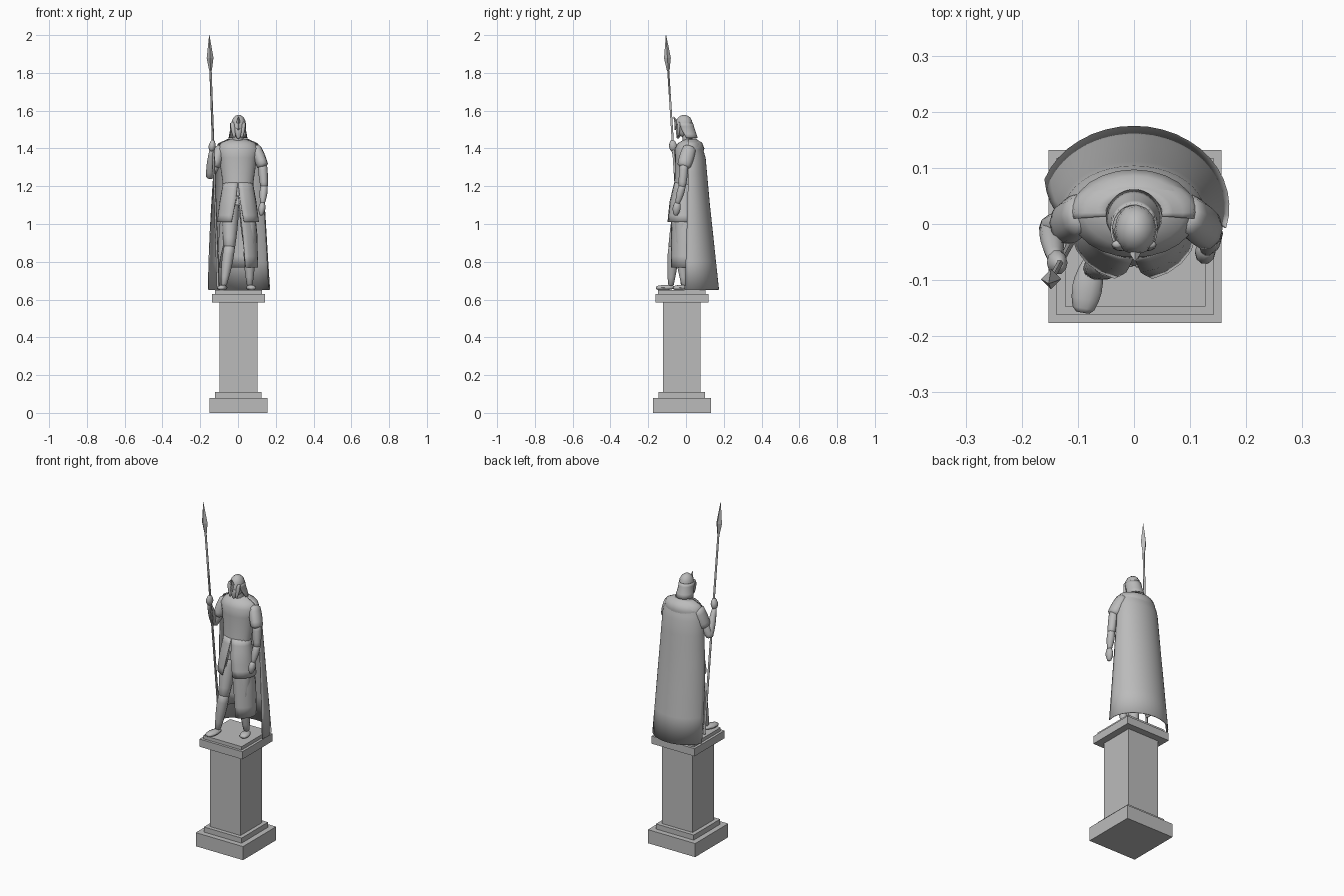
import bpy, bmesh, math
from mathutils import Vector

cube = bpy.data.objects.get("Cube")
if cube:
    bpy.data.objects.remove(cube, do_unlink=True)

stone = bpy.data.materials.new("grey stone")
stone.use_nodes = True
grey = (.5, .5, .5, 1)
stone.diffuse_color = grey
stone.node_tree.nodes["Principled BSDF"].inputs["Base Color"].default_value = grey


def finish(name, bm, smooth=True, thickness=0):
    """Turn the bmesh into a named stone object."""
    bmesh.ops.recalc_face_normals(bm, faces=bm.faces)
    mesh = bpy.data.meshes.new(name)
    bm.to_mesh(mesh)
    bm.free()
    mesh.materials.append(stone)
    obj = bpy.data.objects.new(name, mesh)
    bpy.context.collection.objects.link(obj)
    if thickness:
        solid = obj.modifiers.new("cloth thickness", "SOLIDIFY")
        solid.thickness = thickness
        solid.offset = 0
    if smooth:
        bpy.ops.object.select_all(action="DESELECT")
        obj.select_set(True)
        bpy.context.view_layer.objects.active = obj
        bpy.ops.object.shade_smooth_by_angle(angle=math.radians(60))


def skin(bm, rows, closed):
    """Bridge consecutive rows of points with quads."""
    rows = [[bm.verts.new(point) for point in row] for row in rows]
    count = len(rows[0])
    for low, high in zip(rows, rows[1:]):
        for i in range(count if closed else count - 1):
            j = (i + 1) % count
            bm.faces.new((low[i], low[j], high[j], high[i]))
    if closed:
        bm.faces.new(rows[0])
        bm.faces.new(rows[-1])


def arc(z, y, width, depth, start, end, steps):
    """Horizontal elliptical arc, with angles in degrees from the front."""
    angles = [math.radians(start + (end - start) * i / steps) for i in range(steps + 1)]
    return [(width * math.sin(a), y - depth * math.cos(a), z) for a in angles]


def drape(name, *profile, steps=20, levels=3):
    """Open cloth through arcs: height, centre y, half width, half depth, start, end."""
    bm = bmesh.new()
    rows = [arc(*profile[0], steps)]
    for top, bottom in zip(profile, profile[1:]):
        for level in range(levels):
            drop = (level + 1) / levels
            rows.append(arc(*(a + (b - a) * drop for a, b in zip(top, bottom)), steps))
    skin(bm, rows, False)
    finish(name, bm, thickness=.004)


def muscle(name, start, end, thick, thin, bulge=.2, flat=1, sides=10, levels=5):
    """Tapered tube that swells in the middle, with rounded ends where it swells."""
    bm = bmesh.new()
    start, end = Vector(start), Vector(end)
    along = (end - start).normalized()
    side = Vector((1, 0, 0))
    side = (side - along * side.dot(along)).normalized()
    up = along.cross(side) * flat
    rings = []
    for level in range(levels + 1):
        t = level / levels
        radius = (thick + (thin - thick) * t) * (1 + bulge * math.sin(math.pi * t))
        rings.append((start.lerp(end, t), radius))
    if bulge:
        rings.insert(0, (start - along * thick * .4, thick * .6))
        rings.append((end + along * thin * .4, thin * .6))
    angles = [math.tau * k / sides for k in range(sides)]
    skin(bm, [[centre + (side * math.cos(a) + up * math.sin(a)) * radius for a in angles]
              for centre, radius in rings], True)
    finish(name, bm)


def ball(name, centre, size, half=False):
    """Ellipsoid, or only its upper half."""
    bm = bmesh.new()
    bmesh.ops.create_uvsphere(bm, u_segments=12, v_segments=8, radius=1)
    if half:
        lower = [v for v in bm.verts if v.co.z < -.01]
        bmesh.ops.delete(bm, geom=lower, context="VERTS")
    for v in bm.verts:
        v.co = [c + p * s for c, p, s in zip(centre, v.co, size)]
    finish(name, bm)


# Pedestal, stacked from the ground up
bottom = 0
for name, half, top in (("pedestal_base", .154, .08), ("pedestal_lower_step", .123, .11),
                        ("pedestal_shaft", .1, .585), ("pedestal_cap", .14, .63),
                        ("pedestal_upper_step", .125, .65)):
    bm = bmesh.new()
    bmesh.ops.create_cube(bm, size=2)
    for v in bm.verts:
        v.co = (v.co.x * half + .002, v.co.y * half - .022, top if v.co.z > 0 else bottom)
    finish(name, bm, smooth=False)
    bottom = top

# Torso leaning back towards the shoulders
bm = bmesh.new()
rows = []
for z, width in ((1.1, .08), (1.2, .079), (1.35, .1), (1.4, .112), (1.43, .09), (1.45, .04)):
    rows.append(arc(z, (z - 1.25) / 8, width, width * .7, 0, 345, 23))
skin(bm, rows, True)
finish("torso", bm)

# Split tunic skirt, and the longer robe swept open over the right leg
drape("tunic_skirt", (1.22, -.005, .077, .055, 1, 359), (1.12, -.01, .095, .075, 7, 352),
      (1.01, -.01, .11, .09, 17, 342))
drape("long_robe", (1.15, -.01, .08, .065, 2, 358), (.95, 0, .1, .08, 14, 325),
      (.77, 0, .105, .085, 22, 285))

# Cape, rounded over the shoulders
drape("cape", (1.45, .02, .05, .035, 80, 280), (1.425, .02, .105, .06, 80, 280),
      (1.35, .02, .124, .082, 85, 275), (1.1, .025, .14, .1, 80, 270),
      (.652, .03, .168, .143, 75, 250))

# Legs and feet
for side, hip, knee, ankle, toe in (
        ("left", (.05, -.01, 1.1), (.06, -.03, .88), (.062, -.01, .68), (.075, -.06, .662)),
        ("right", (-.04, -.02, 1.1), (-.045, -.065, .88), (-.075, -.08, .68), (-.09, -.15, .662))):
    muscle(side + "_thigh", hip, knee, .045, .03, bulge=.1)
    muscle(side + "_shin", knee, ankle, .029, .016, bulge=.25)
    heel = Vector(ankle) + Vector((0, .012, -.015))
    muscle(side + "_foot", heel, toe, .017, .02, bulge=.45, flat=.55)

# Arms: the left hangs, the right is raised to the spear
for side, shoulder, cuff, elbow, wrist, fingers in (
        ("left", (.095, .018, 1.4), (.13, -.01, 1.31), (.138, -.02, 1.2),
         (.13, -.045, 1.11), (.123, -.055, 1.05)),
        ("right", (-.095, .018, 1.4), (-.122, 0, 1.31), (-.15, -.005, 1.25),
         (-.14, -.066, 1.39), (-.133, -.072, 1.44))):
    muscle(side + "_sleeve", shoulder, cuff, .029, .03, flat=1.25, bulge=.1)
    muscle(side + "_upper_arm", cuff, elbow, .024, .02, bulge=.1)
    muscle(side + "_forearm", elbow, wrist, .019, .012, bulge=.3)
    muscle(side + "_hand", wrist, fingers, .013, .01, bulge=.6, flat=1.2)

# Spear along one straight line
foot, tip = Vector((-.105, -.02, .655)), Vector((-.152, -.106, 2))
neck, widest = foot.lerp(tip, .86), foot.lerp(tip, .91)
muscle("spear_shaft", foot, widest, .007, .006, bulge=0, sides=6)
muscle("spear_blade_lower", neck, widest, .007, .018, bulge=0, sides=4, levels=1)
muscle("spear_blade_upper", widest, tip, .018, .001, bulge=0, sides=4, levels=1)

# Head and beard
muscle("neck", (0, .015, 1.42), (0, 0, 1.49), .03, .026, bulge=0)
ball("head", (.002, -.012, 1.51), (.034, .04, .05))
muscle("beard", (.002, -.035, 1.5), (.002, -.043, 1.455), .022, .008, flat=.8)

# Helmet
ball("helmet_dome", (.003, -.01, 1.53), (.038, .045, .048), half=True)
drape("helmet_neck_guard", (1.535, -.01, .04, .045, 55, 305), (1.5, 0, .04, .045, 60, 300),
      (1.455, .01, .048, .05, 80, 280), levels=2)
for side, sign in (("left", 1), ("right", -1)):
    muscle(side + "_cheek_guard", (sign * .03, -.036, 1.535), (sign * .02, -.044, 1.46),
           .01, .006, bulge=.5, flat=.7)
muscle("nose_guard", (.002, -.052, 1.545), (.002, -.056, 1.5), .006, .005, sides=4)
muscle("brow_spike", (.002, -.05, 1.535), (.002, -.066, 1.57), .01, .001, sides=4)
